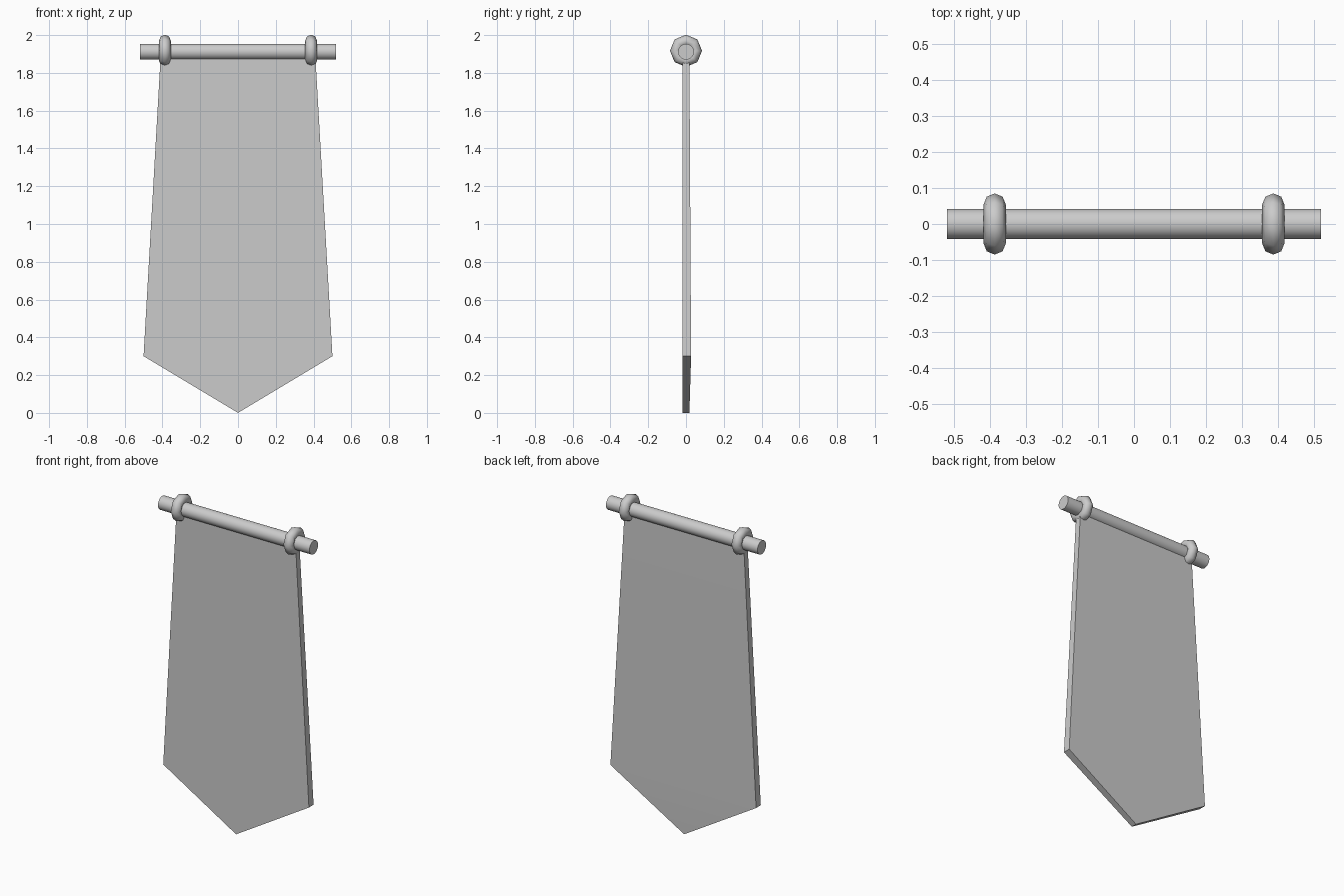
import bpy, bmesh, math

if "Cube" in bpy.data.objects:
    bpy.data.objects.remove(bpy.data.objects["Cube"])

ROD_Z = 1.912


def smooth(obj, angle=50):
    bpy.ops.object.select_all(action='DESELECT')
    bpy.context.view_layer.objects.active = obj
    obj.select_set(True)
    bpy.ops.object.shade_smooth_by_angle(angle=math.radians(angle))


# Horizontal hanging rod
bpy.ops.mesh.primitive_cylinder_add(vertices=24, radius=0.042, depth=1.04,
                                    location=(0, 0, ROD_Z),
                                    rotation=(0, math.pi / 2, 0))
rod = bpy.context.object
rod.name = "hanging_rod"
smooth(rod)

# Octagonal rings around the rod
for side, label in ((-1, "left"), (1, "right")):
    bpy.ops.mesh.primitive_torus_add(major_segments=8, minor_segments=8,
                                     major_radius=0.054, minor_radius=0.031,
                                     location=(side * 0.387, 0, 1.917),
                                     rotation=(0, math.pi / 2, 0))
    ring = bpy.context.object
    ring.name = label + "_ring"
    smooth(ring, 60)

# Pennant cloth: flat front, back slightly thicker at the lower corners
# each row: x, z, back y
outline = [(-0.41, 1.88, 0.018), (-0.5, 0.30, 0.027), (0, 0, 0.018),
           (0.5, 0.30, 0.027), (0.41, 1.88, 0.018)]
bm = bmesh.new()
front = [bm.verts.new((x, -0.019, z)) for x, z, y in outline]
back = [bm.verts.new((x, y, z)) for x, z, y in outline]
for a, b, c, d in ((0, 1, 3, 4),):
    bm.faces.new([front[i] for i in (a, b, c, d)])
    bm.faces.new([back[i] for i in (d, c, b, a)])
bm.faces.new([front[i] for i in (1, 2, 3)])
bm.faces.new([back[i] for i in (3, 2, 1)])
for i in range(5):
    j = (i + 1) % 5
    bm.faces.new((front[i], back[i], back[j], front[j]))
bmesh.ops.recalc_face_normals(bm, faces=bm.faces)
mesh = bpy.data.meshes.new("banner_cloth")
bm.to_mesh(mesh)
bm.free()
cloth = bpy.data.objects.new("banner_cloth", mesh)
bpy.context.collection.objects.link(cloth)
smooth(cloth, 40)
